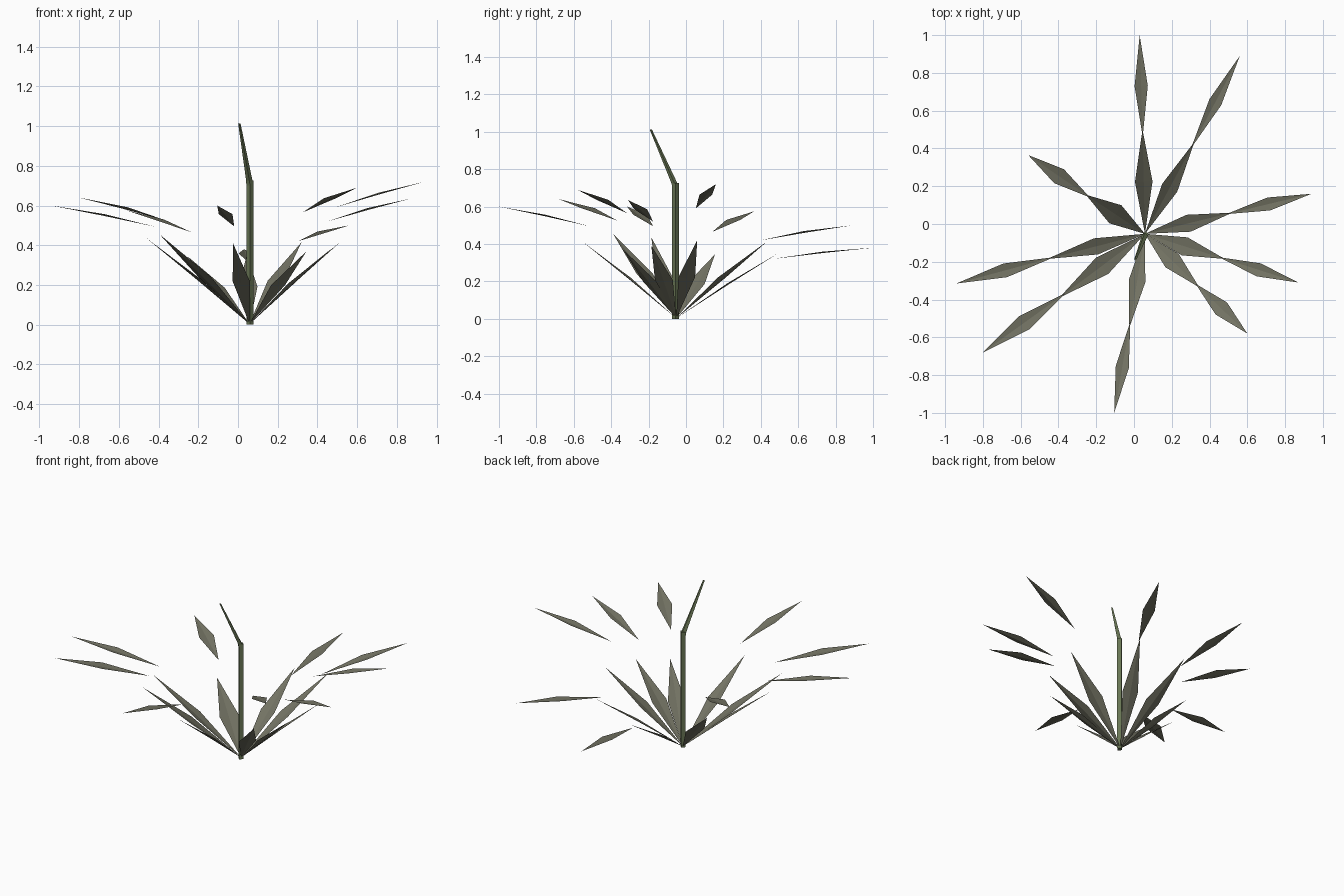
import bpy, bmesh, math
from mathutils import Vector

if "Cube" in bpy.data.objects:
    bpy.data.objects.remove(bpy.data.objects["Cube"])

ROOT = Vector((0.058, -0.052, 0.003))


def material(name, rgb):
    m = bpy.data.materials.new(name)
    m.diffuse_color = (*rgb, 1)
    m.use_nodes = True
    m.node_tree.nodes["Principled BSDF"].inputs["Base Color"].default_value = m.diffuse_color
    return m


LEAF = material("leaf_olive", (0.17, 0.17, 0.125))
STEM = material("stem_green", (0.14, 0.18, 0.09))


def finish(name, bm, mat):
    me = bpy.data.meshes.new(name)
    bm.to_mesh(me)
    bm.free()
    me.materials.append(mat)
    ob = bpy.data.objects.new(name, me)
    bpy.context.collection.objects.link(ob)


def blade(name, start, end, width, lift):
    """Diamond blade folded along its spine, widest near the middle."""
    a, b = Vector(start), Vector(end)
    side = (b - a).cross(Vector((0, 0, 1))).normalized() * width / 2
    mid = a.lerp(b, 0.5)
    up = Vector((0, 0, lift))
    bm = bmesh.new()
    va, vb = bm.verts.new(a), bm.verts.new(b)
    vm = bm.verts.new(mid + up * 0.2)
    l, r = bm.verts.new(mid - side + up), bm.verts.new(mid + side + up)
    for f in ((va, vm, l), (va, r, vm), (l, vm, vb), (vm, r, vb)):
        bm.faces.new(f)
    finish(name, bm, LEAF)


def tube(name, rings, sides=4):
    """Stack of flat rings (centre, radius), capped at both ends."""
    bm = bmesh.new()
    loops = [[bm.verts.new(Vector(c) + Vector((math.cos(t), math.sin(t), 0)) * r)
              for t in (2 * math.pi * i / sides for i in range(sides))]
             for c, r in rings]
    for lo, hi in zip(loops, loops[1:]):
        for i in range(sides):
            j = (i + 1) % sides
            bm.faces.new((lo[i], lo[j], hi[j], hi[i]))
    bm.faces.new(loops[0][::-1])
    bm.faces.new(loops[-1])
    finish(name, bm, STEM)


# Stem with bent, tapering tip
tube("stem", [((0.06, -0.056, 0), 0.018), ((0.06, -0.056, 0.725), 0.018)])
tube("stem_tip", [((0.058, -0.056, 0.70), 0.016), ((0.057, -0.062, 0.725), 0.016),
                  ((0.007, -0.188, 1.012), 0.006)])

# Leaves: inner tip, height where outer blade starts, outer tip, widths
leaves = [
    ((0.045, 0.50, 0.355), 0.32, (0.03, 1.00, 0.38), 0.093, 0.07),
    ((0.32, 0.435, 0.415), 0.42, (0.56, 0.89, 0.50), 0.09, 0.07),
    ((0.52, 0.06, 0.42), 0.59, (0.94, 0.16, 0.72), 0.092, 0.07),
    ((0.48, -0.185, 0.39), 0.52, (0.87, -0.31, 0.635), 0.10, 0.072),
    ((0.345, -0.335, 0.37), 0.565, (0.60, -0.58, 0.69), 0.10, 0.088),
    ((-0.025, -0.55, 0.41), 0.495, (-0.105, -1.00, 0.60), 0.088, 0.07),
    ((-0.395, -0.39, 0.455), 0.525, (-0.80, -0.68, 0.64), 0.108, 0.088),
    ((-0.46, -0.185, 0.435), 0.495, (-0.94, -0.315, 0.60), 0.088, 0.075),
    ((-0.255, 0.155, 0.345), 0.465, (-0.56, 0.365, 0.575), 0.115, 0.09),
]
for n, (tip, z, end, wi, wo) in enumerate(leaves, 1):
    blade(f"inner_leaf_{n}", ROOT, tip, wi, 0.012)
    start = Vector((tip[0], tip[1], 0)).lerp(Vector((ROOT.x, ROOT.y, 0)), 0.07)
    blade(f"outer_leaf_{n}", (start.x, start.y, z), end, wo, 0.009)
